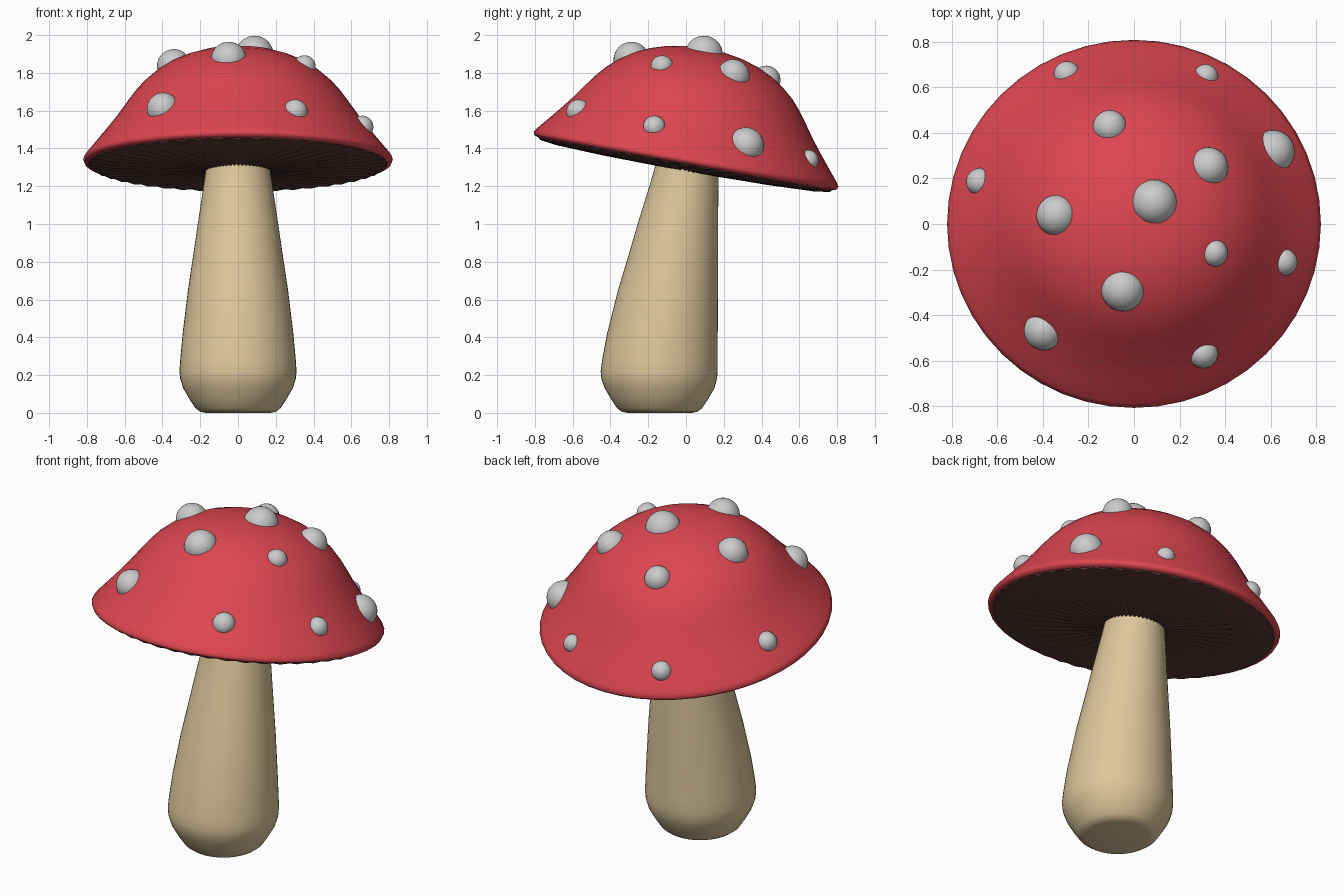
import bpy, bmesh, math
from mathutils import Matrix, Vector

if "Cube" in bpy.data.objects:
    bpy.data.objects.remove(bpy.data.objects["Cube"])

TILT = Matrix.Translation((0, 0, 1.34)) @ Matrix.Rotation(math.radians(-10.2), 4, 'X')


def material(name, rgb):
    m = bpy.data.materials.new(name)
    m.diffuse_color = (*rgb, 1)
    m.use_nodes = True
    m.node_tree.nodes["Principled BSDF"].inputs["Base Color"].default_value = m.diffuse_color
    return m


def loft(name, rings, n, mat, matrix=Matrix(), wave=0.0, angle=60):
    """Skin circles given as (radius, centre y, z); wave ripples the rings in z and radius."""
    bm = bmesh.new()
    loops = []
    for r, cy, z in rings:
        loop = []
        for i in range(n):
            a = 2 * math.pi * i / n
            w = wave * (1 if i % 2 else -1)
            loop.append(bm.verts.new(((r + w) * math.cos(a), cy + (r + w) * math.sin(a), z + w)))
        loops.append(loop)
    for lo, hi in zip(loops, loops[1:]):
        for i in range(n):
            j = (i + 1) % n
            bm.faces.new((lo[i], lo[j], hi[j], hi[i]))
    bm.faces.new(loops[0][::-1])
    bm.faces.new(loops[-1])
    bm.transform(matrix)
    bmesh.ops.recalc_face_normals(bm, faces=bm.faces)
    me = bpy.data.meshes.new(name)
    bm.to_mesh(me)
    bm.free()
    ob = bpy.data.objects.new(name, me)
    bpy.context.collection.objects.link(ob)
    me.materials.append(mat)
    smooth(ob, angle)
    return ob


def smooth(ob, angle):
    bpy.ops.object.select_all(action='DESELECT')
    ob.select_set(True)
    bpy.context.view_layer.objects.active = ob
    bpy.ops.object.shade_smooth_by_angle(angle=math.radians(angle))


red = material("cap_red", (0.72, 0.06, 0.08))
brown = material("gill_brown", (0.12, 0.05, 0.045))
cream = material("stem_cream", (0.72, 0.57, 0.33))

# Leaning stem, swollen near the foot
loft("stem", [(.17, -.14, 0), (.20, -.14, .006), (.225, -.14, .025), (.255, -.14, .07),
              (.29, -.14, .13), (.306, -.142, .18), (.31, -.142, .22), (.306, -.138, .28),
              (.293, -.125, .42), (.265, -.095, .65), (.235, -.065, .85),
              (.21, -.04, 1.02), (.18, -.008, 1.22), (.165, .005, 1.32), (.16, .01, 1.38)],
     48, cream)

# Tilted bell-shaped cap
profile = [(.79, -.022), (.813, -.014), (.82, .003), (.805, .026), (.76, .08), (.70, .153),
           (.64, .23), (.585, .308), (.545, .362), (.50, .413), (.44, .465), (.37, .512),
           (.29, .549), (.20, .577), (.10, .594), (.03, .599)]
cap = loft("cap", [(r, 0, z) for r, z in profile], 48, red, TILT)

# Rippled gill disc closing the underside
loft("gills", [(.10, 0, -.055), (.45, 0, -.05), (.70, 0, -.04), (.785, 0, -.028), (.80, 0, -.01)],
     96, brown, TILT, wave=.005, angle=30)

# Round spots, partly sunk into the cap: x, y, radius
spots = [(.09, .10, .10), (-.35, .04, .09), (.34, .26, .087), (.63, .33, .095),
         (.36, -.13, .06), (.67, -.17, .06), (.31, -.58, .065), (-.05, -.30, .095),
         (-.41, -.48, .087), (-.69, .19, .06), (-.30, .67, .058), (.32, .66, .054),
         (-.11, .44, .075)]
bpy.context.view_layer.update()
for k, (x, y, r) in enumerate(spots, 1):
    hit, loc, normal, _ = cap.ray_cast(Vector((x, y, 3)), Vector((0, 0, -1)))
    bpy.ops.mesh.primitive_uv_sphere_add(segments=32, ring_count=16, radius=r,
                                         location=loc - normal * r * .3)
    spot = bpy.context.object
    spot.name = f"spot_{k}"
    smooth(spot, 60)
